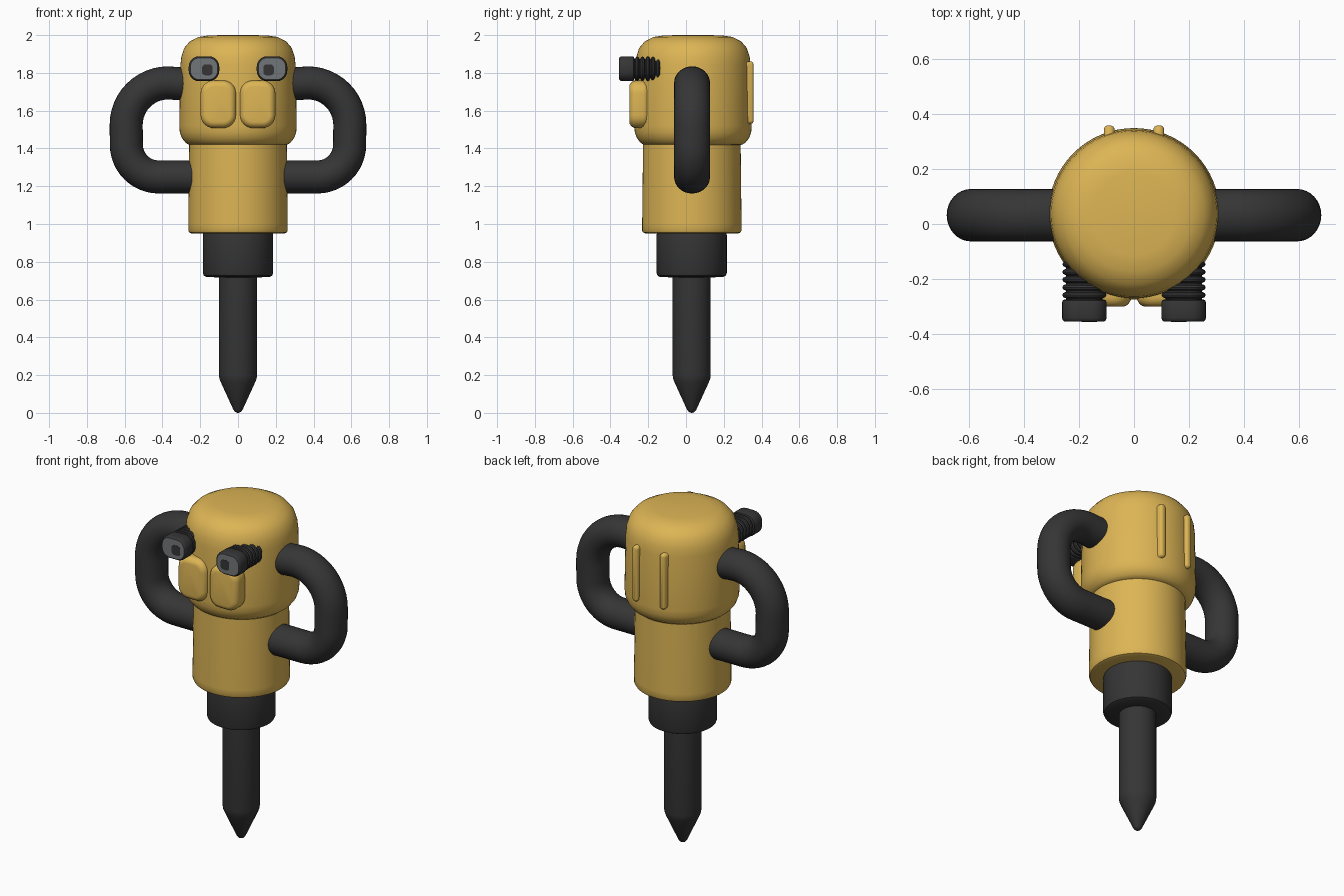
import bpy, bmesh, math
from mathutils import Vector

if "Cube" in bpy.data.objects:
    bpy.data.objects.remove(bpy.data.objects["Cube"])


def material(name, rgb):
    m = bpy.data.materials.new(name)
    m.diffuse_color = (*rgb, 1)
    m.use_nodes = True
    m.node_tree.nodes["Principled BSDF"].inputs["Base Color"].default_value = m.diffuse_color
    return m


YELLOW = material("yellow", (0.72, 0.46, 0.09))
DARK = material("dark rubber", (0.036, 0.036, 0.037))
GREY = material("grey metal", (0.17, 0.18, 0.19))


def loft(name, rings, mats, angle=35, cap_mat=0):
    """Skin a list of equal-length point rings and cap both ends."""
    bm = bmesh.new()
    rows = [[bm.verts.new(p) for p in ring] for ring in rings]
    n = len(rows[0])
    for a, b in zip(rows, rows[1:]):
        for i in range(n):
            bm.faces.new((a[i], a[(i + 1) % n], b[(i + 1) % n], b[i]))
    bm.faces.new(rows[0]).material_index = cap_mat
    bm.faces.new(rows[-1])
    bmesh.ops.recalc_face_normals(bm, faces=bm.faces)
    me = bpy.data.meshes.new(name)
    bm.to_mesh(me)
    bm.free()
    ob = bpy.data.objects.new(name, me)
    bpy.context.collection.objects.link(ob)
    for m in mats:
        me.materials.append(m)
    bpy.ops.object.select_all(action='DESELECT')
    ob.select_set(True)
    bpy.context.view_layer.objects.active = ob
    bpy.ops.object.shade_smooth_by_angle(angle=math.radians(angle))
    return ob


def lathe(name, profile, yc, mat, n=64):
    """Turn a (radius, z) profile around the vertical axis at y = yc."""
    turn = [2 * math.pi * i / n for i in range(n)]
    return loft(name, [[(r * math.cos(t), yc + r * math.sin(t), z) for t in turn]
                       for r, z in profile], [mat])


def rounded(cx, cz, w, h, rad, y, inset):
    """Rounded rectangle in the xz plane."""
    pts = []
    r = max(rad - inset, 0.004)
    hw, hh = w / 2 - inset - r, h / 2 - inset - r
    for k, (sx, sz) in enumerate(((1, 1), (-1, 1), (-1, -1), (1, -1))):
        for j in range(7):
            t = math.pi / 2 * (k + j / 6)
            pts.append((cx + sx * hw + r * math.cos(t), y, cz + sz * hh + r * math.sin(t)))
    return pts


def slab(name, cx, cz, w, h, rad, sections, mats, angle=35, cap_mat=0):
    return loft(name, [rounded(cx, cz, w, h, rad, y, i) for y, i in sections],
                mats, angle, cap_mat)


# Motor head, body, collar and chisel
lathe("motor_head", [(0.002, 2.0), (0.15, 1.999), (0.21, 1.99), (0.255, 1.967), (0.285, 1.932),
                     (0.3, 1.885), (0.305, 1.84), (0.311, 1.52), (0.308, 1.485), (0.297, 1.455),
                     (0.28, 1.433), (0.262, 1.42), (0.2, 1.415)], 0.037, YELLOW)
lathe("body", [(0.2, 1.46), (0.258, 1.45), (0.263, 1.0), (0.263, 0.965), (0.258, 0.955),
               (0.245, 0.95), (0.1, 0.95)], 0.031, YELLOW)
lathe("collar", [(0.18, 0.97), (0.186, 0.94), (0.186, 0.74), (0.181, 0.727), (0.168, 0.72),
                 (0.08, 0.716)], 0.03, DARK)
lathe("chisel", [(0.101, 0.74), (0.101, 0.2), (0.098, 0.18), (0.09, 0.16), (0.024, 0.016),
                 (0.015, 0.005), (0.003, 0.0)], 0.03, DARK, 48)


def handle(side, label):
    """Sweep an elliptical section along a rounded C path."""
    path = [((0.2, 1.74), (1, 0)), ((0.3, 1.742), (1, 0))]
    for cx, cz, r, t0 in ((0.37, 1.525, 0.222, 90), (0.42, 1.42, 0.171, 0)):
        for j in range(13):
            t = math.radians(t0 - 90 * j / 12)
            path.append(((cx + r * math.cos(t), cz + r * math.sin(t)),
                         (math.sin(t), -math.cos(t))))
    path.append(((0.2, 1.249), (-1, 0)))
    rings = []
    for (x, z), (tx, tz) in path:
        ring = []
        for i in range(32):
            a = 2 * math.pi * i / 32
            o = 0.0875 * math.cos(a)
            ring.append((side * (x - tz * o), 0.032 + 0.095 * math.sin(a), z + tx * o))
        rings.append(ring)
    loft(label + "_handle", rings, [DARK], 60)


for s, label in ((-1, "left"), (1, "right")):
    handle(s, label)
    # Hose nozzle: grey-faced cap followed by ribbed sleeve
    slab(label + "_nozzle_cap", s * 0.18, 1.822, 0.162, 0.132, 0.055,
         [(-0.354, 0.009), (-0.349, 0.003), (-0.34, 0), (-0.285, 0), (-0.277, 0.003), (-0.273, 0.012)],
         [DARK, GREY], 35, 1)
    ribs = [(-0.285, 0.014)]
    for k in range(6):
        y = -0.27 + k * 0.028
        ribs += [(y, 0.014), (y + 0.005, 0.003), (y + 0.012, 0),
                 (y + 0.019, 0.003), (y + 0.024, 0.014)]
    slab(label + "_ribbed_sleeve", s * 0.18, 1.822, 0.16, 0.13, 0.06, ribs, [DARK])
    slab(label + "_nozzle_hole", s * 0.162, 1.816, 0.056, 0.058, 0.018,
         [(-0.3555, 0), (-0.352, 0)], [DARK])
    # Front pad
    slab(label + "_front_pad", s * 0.104, 1.634, 0.188, 0.252, 0.068,
         [(-0.3, 0.032), (-0.298, 0.022), (-0.29, 0.01), (-0.277, 0.002), (-0.265, 0),
          (-0.225, 0), (-0.212, 0.004), (-0.2, 0.015), (-0.18, 0.02)], [YELLOW], 50)
    # Raised ridge on the back
    slab(label + "_back_ridge", s * 0.09, 1.695, 0.038, 0.33, 0.018,
         [(0.357, 0.011), (0.354, 0.005), (0.347, 0), (0.29, 0)], [YELLOW], 50)
